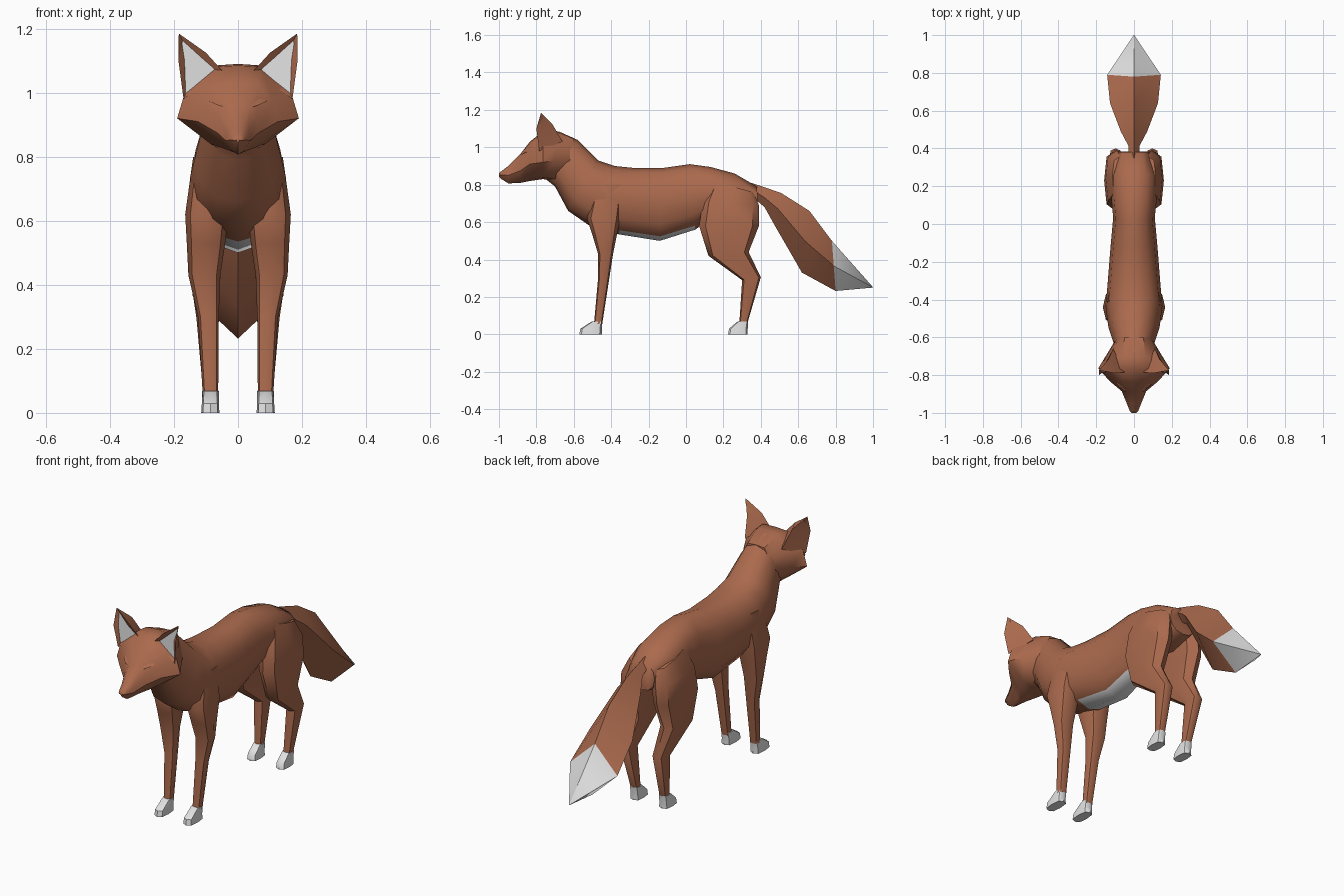
import bpy, bmesh, math
from mathutils import Vector

if "Cube" in bpy.data.objects:
    bpy.data.objects.remove(bpy.data.objects["Cube"])


def material(name, rgb):
    m = bpy.data.materials.new(name)
    m.diffuse_color = (*rgb, 1)
    m.use_nodes = True
    m.node_tree.nodes["Principled BSDF"].inputs["Base Color"].default_value = m.diffuse_color
    return m


FUR = material("red_brown_fur", (0.41, 0.145, 0.075))
WHITE = material("white_fur", (0.76, 0.76, 0.76))


def ring(a, b, x0, x1, n=8, p=1.0):
    """Rounded section spanning side-view points a, b (y, z) and x0..x1."""
    pts = []
    for i in range(n):
        t = 2 * math.pi * i / n
        c, s = (math.copysign(abs(round(v, 6)) ** p, v) for v in (math.cos(t), math.sin(t)))
        pts.append(((x0 + x1) / 2 + s * (x1 - x0) / 2,
                    (a[0] + b[0]) / 2 + c * (a[0] - b[0]) / 2,
                    (a[1] + b[1]) / 2 + c * (a[1] - b[1]) / 2))
    return pts


def loft(name, rings, mats, rule=None, mirror=False, angle=45):
    """Skin a row of sections, colour faces by rule, optionally mirror in x."""
    bm = bmesh.new()
    loops = [[bm.verts.new(p) for p in r] for r in rings]
    n = len(loops[0])
    for r, q in zip(loops, loops[1:]):
        for i in range(n):
            j = (i + 1) % n
            bm.faces.new((r[i], r[j], q[j], q[i]))
    bm.faces.new(loops[0])
    bm.faces.new(loops[-1])
    bmesh.ops.remove_doubles(bm, verts=bm.verts[:], dist=0.0005)
    bmesh.ops.recalc_face_normals(bm, faces=bm.faces[:])
    return finish(name, bm, mats, rule, mirror, angle)


def finish(name, bm, mats, rule=None, mirror=False, angle=45):
    bm.normal_update()
    if rule:
        for f in bm.faces:
            f.material_index = int(rule(f))
    me = bpy.data.meshes.new(name)
    bm.to_mesh(me)
    bm.free()
    for m in mats:
        me.materials.append(m)
    ob = bpy.data.objects.new(name, me)
    bpy.context.collection.objects.link(ob)
    bpy.ops.object.select_all(action='DESELECT')
    ob.select_set(True)
    bpy.context.view_layer.objects.active = ob
    bpy.ops.object.shade_smooth_by_angle(angle=math.radians(angle))
    if mirror:
        ob.modifiers.new("mirror", 'MIRROR')
    return ob


# Body and neck: top point, bottom point, half width; white belly underneath
body = [((-0.68, 1.085), (-0.75, 0.83), 0.09), ((-0.58, 1.04), (-0.70, 0.79), 0.105),
        ((-0.47, 0.93), (-0.63, 0.66), 0.135), ((-0.38, 0.90), (-0.50, 0.57), 0.15),
        ((-0.28, 0.89), (-0.36, 0.535), 0.14), ((-0.12, 0.89), (-0.14, 0.50), 0.125),
        ((0.02, 0.91), (0.05, 0.56), 0.11), ((0.13, 0.895), (0.13, 0.62), 0.12),
        ((0.26, 0.86), (0.26, 0.60), 0.12), ((0.38, 0.79), (0.385, 0.64), 0.08)]
loft("body", [ring(a, b, -w, w, 12, 0.9) for a, b, w in body], [FUR, WHITE],
     lambda f: f.normal.z < -0.6 and -0.37 < f.calc_center_median().y < 0.04, angle=60)

# Head: y, top z, cheek z, bottom z, cheek half width, crown half width
head = [(-0.60, 1.05, 0.93, 0.82, 0.09, 0.05), (-0.70, 1.09, 0.93, 0.82, 0.15, 0.06),
        (-0.765, 1.085, 0.92, 0.83, 0.19, 0.075), (-0.835, 1.03, 0.91, 0.82, 0.125, 0.06),
        (-0.885, 0.965, 0.875, 0.81, 0.065, 0.035), (-0.95, 0.90, 0.85, 0.807, 0.038, 0.02),
        (-0.99, 0.87, 0.853, 0.832, 0.022, 0.013), (-1.0, 0.86, 0.851, 0.842, 0.012, 0.008)]


def head_ring(y, zt, zc, zb, w, wt):
    half = [(wt, zt - 0.004), (0.87 * w, zc + 0.5 * (zt - zc)), (w, zc), (0.45 * w, zb + 0.01)]
    loop = [(0, zt)] + half + [(0, zb)] + [(-x, z) for x, z in reversed(half)]
    return [(x, y, z) for x, z in loop]


loft("head", [head_ring(*h) for h in head], [FUR], angle=45)

# Brow ridges over the closed eyes
loft("brow", [ring((-0.885, 0.955), (-0.86, 0.975), 0.03, 0.034, 4),
              ring((-0.883, 0.958), (-0.84, 0.99), 0.035, 0.075, 4),
              ring((-0.852, 0.972), (-0.84, 0.98), 0.088, 0.09, 4)], [FUR], mirror=True)

# Ears: a pointed shell with a hollow white front
bm = bmesh.new()
tip, mid_in, inn, out, mid_out, back, mid_back = [bm.verts.new(p) for p in (
    (0.185, -0.775, 1.185), (0.10, -0.79, 1.125), (0.05, -0.785, 1.07), (0.17, -0.785, 0.98),
    (0.186, -0.80, 1.10), (0.11, -0.66, 1.03), (0.135, -0.715, 1.125))]
front = bm.faces.new((tip, mid_in, inn, out, mid_out))
for f in ((tip, mid_back, mid_in), (mid_in, mid_back, back, inn),
          (tip, mid_out, mid_back), (mid_out, out, back, mid_back), (inn, back, out)):
    bm.faces.new(f)
bmesh.ops.recalc_face_normals(bm, faces=bm.faces[:])
bmesh.ops.inset_individual(bm, faces=[front], thickness=0.02, depth=-0.012)
front_co = front.calc_center_median().copy()
finish("ear", bm, [FUR, WHITE],
       lambda f: (f.calc_center_median() - front_co).length < 1e-4, True, 35)

# Front legs: front point, back point, inner x, outer x
front_leg = [((-0.49, 0.80), (-0.33, 0.80), 0.05, 0.14), ((-0.53, 0.62), (-0.35, 0.62), 0.03, 0.165),
             ((-0.50, 0.53), (-0.37, 0.53), 0.04, 0.16), ((-0.47, 0.43), (-0.39, 0.43), 0.055, 0.155),
             ((-0.47, 0.30), (-0.41, 0.30), 0.06, 0.125), ((-0.492, 0.055), (-0.448, 0.055), 0.062, 0.11)]
loft("front_leg", [ring(*r, 8, 0.8) for r in front_leg], [FUR], mirror=True)

# Hind legs: broad thigh, back-pointing hock, thin shank
hind_leg = [((0.14, 0.82), (0.36, 0.76), 0.03, 0.115), ((0.09, 0.71), (0.39, 0.69), 0.03, 0.15),
            ((0.07, 0.58), (0.39, 0.58), 0.04, 0.158), ((0.12, 0.42), (0.335, 0.44), 0.055, 0.15),
            ((0.30, 0.29), (0.40, 0.305), 0.065, 0.13), ((0.285, 0.055), (0.327, 0.055), 0.064, 0.108)]
loft("hind_leg", [ring(*r, 8, 0.7) for r in hind_leg], [FUR], mirror=True)

# White paws
for name, toe in (("front_paw", -0.57), ("hind_paw", 0.225)):
    heel = toe + 0.12 if toe < 0 else toe + 0.105
    loft(name, [ring((toe, 0), (heel, 0), 0.058, 0.115, 8, 0.6),
                ring((toe + 0.005, 0.03), (heel, 0.03), 0.06, 0.113, 8, 0.6),
                ring((heel - 0.055, 0.068), (heel + 0.003, 0.07), 0.06, 0.112, 8, 0.7)],
         [WHITE], mirror=True)

# Tail: diamond section, white from the last full section to the tip
tail = [((0.35, 0.81), (0.36, 0.73), 0.03), ((0.41, 0.79), (0.42, 0.68), 0.03),
        ((0.51, 0.755), (0.47, 0.59), 0.07), ((0.66, 0.66), (0.62, 0.33), 0.127),
        ((0.78, 0.50), (0.80, 0.232), 0.142), ((1.0, 0.252), (1.0, 0.25), 0.001)]
loft("tail", [ring(a, b, -w, w, 4) for a, b, w in tail], [FUR, WHITE],
     lambda f: f.calc_center_median().y > 0.8, angle=50)
